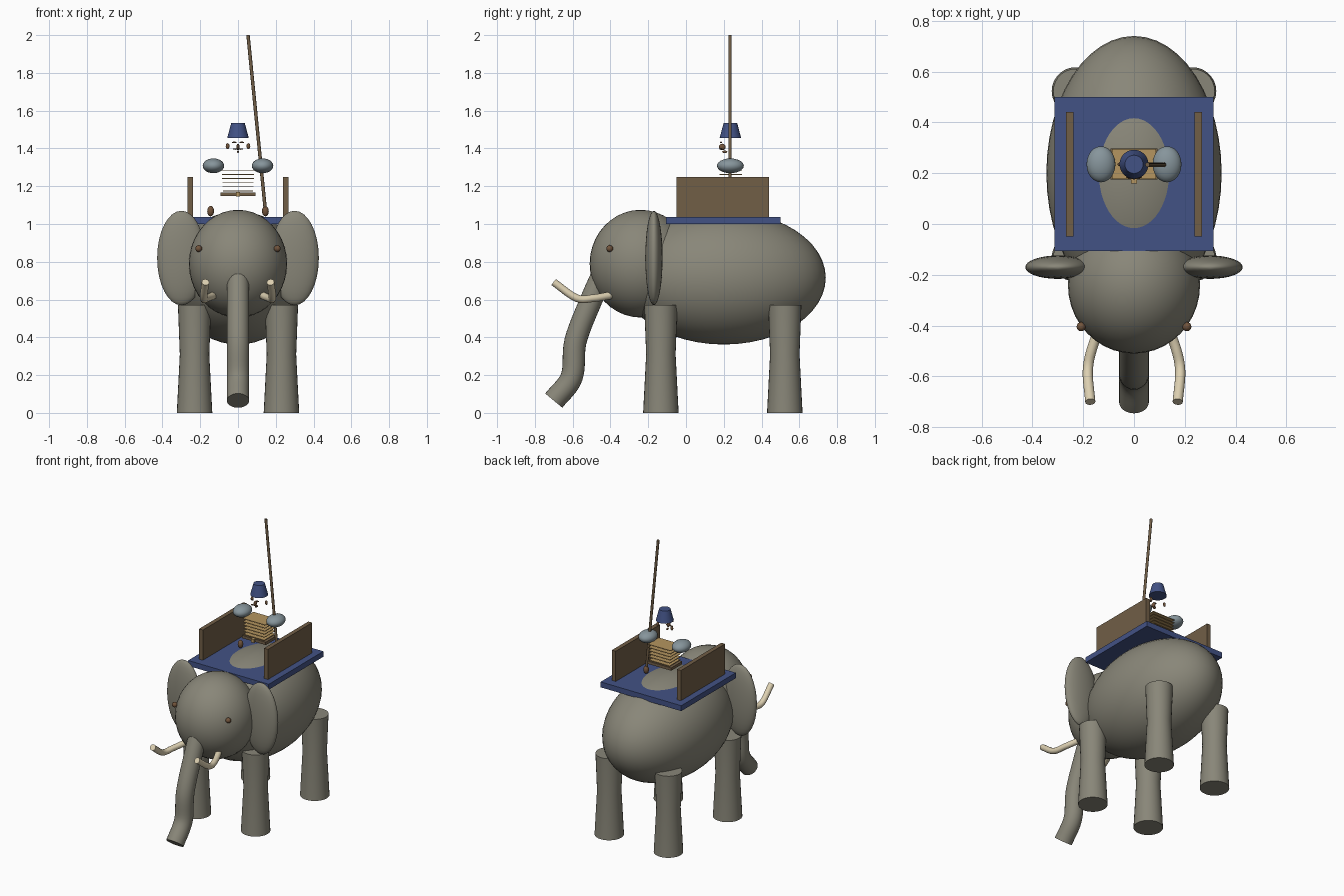
import bpy, bmesh, math
from mathutils import Vector

if "Cube" in bpy.data.objects:
    bpy.data.objects.remove(bpy.data.objects["Cube"])


def material(name, color):
    m = bpy.data.materials.new(name)
    m.diffuse_color = (*color, 1)
    m.use_nodes = True
    m.node_tree.nodes["Principled BSDF"].inputs["Base Color"].default_value = m.diffuse_color
    return m


HIDE = material("grey hide", (0.25, 0.24, 0.19))
BLUE = material("blue cloth", (0.055, 0.085, 0.235))
WOOD = material("brown wood", (0.165, 0.112, 0.062))
TAN = material("tan leather", (0.46, 0.30, 0.115))
IVORY = material("ivory", (0.72, 0.63, 0.44))
STEEL = material("steel grey", (0.24, 0.30, 0.33))
SKIN = material("dark brown", (0.17, 0.09, 0.045))


def finish(name, bm, mat, smooth=True):
    me = bpy.data.meshes.new(name)
    bmesh.ops.recalc_face_normals(bm, faces=bm.faces)
    bm.to_mesh(me)
    bm.free()
    me.materials.append(mat)
    ob = bpy.data.objects.new(name, me)
    bpy.context.collection.objects.link(ob)
    if smooth:
        bpy.context.view_layer.objects.active = ob
        ob.select_set(True)
        bpy.ops.object.shade_smooth_by_angle(angle=math.radians(40))
        ob.select_set(False)
    return ob


def ellipsoid(name, center, radii, mat, segs=32):
    bm = bmesh.new()
    bmesh.ops.create_uvsphere(bm, u_segments=segs, v_segments=segs // 2, radius=1)
    for v in bm.verts:
        v.co = Vector([c + p * r for c, p, r in zip(center, v.co, radii)])
    return finish(name, bm, mat)


def box(name, lo, hi, mat):
    bm = bmesh.new()
    bmesh.ops.create_cube(bm, size=1)
    for v in bm.verts:
        v.co = Vector([(a + b) / 2 + p * (b - a) for a, b, p in zip(lo, hi, v.co)])
    return finish(name, bm, mat, False)


def tube(name, points, radii, mat, segs=24):
    """Closed round tube through points, with one radius per point."""
    bm = bmesh.new()
    pts = [Vector(p) for p in points]
    rings = []
    for i, p in enumerate(pts):
        d = (pts[min(i + 1, len(pts) - 1)] - pts[max(i - 1, 0)]).normalized()
        ref = Vector((1, 0, 0)) if abs(d.x) < 0.9 else Vector((0, 1, 0))
        u = (ref - d * ref.dot(d)).normalized()
        w = d.cross(u)
        rings.append([bm.verts.new(p + radii[i] * (u * math.cos(a) + w * math.sin(a)))
                      for a in (2 * math.pi * k / segs for k in range(segs))])
    for r0, r1 in zip(rings, rings[1:]):
        for k in range(segs):
            n = (k + 1) % segs
            bm.faces.new((r0[k], r0[n], r1[n], r1[k]))
    bm.faces.new(rings[0])
    bm.faces.new(rings[-1])
    return finish(name, bm, mat)


def spline(points, steps=6):
    """Smooth interpolation through the control points."""
    p = [Vector(q) for q in points]
    p = [2 * p[0] - p[1]] + p + [2 * p[-1] - p[-2]]
    out = []
    for a, b, c, d in zip(p, p[1:], p[2:], p[3:]):
        for s in range(steps):
            t = s / steps
            out.append(0.5 * (2 * b + (c - a) * t + (2 * a - 5 * b + 4 * c - d) * t * t
                              + (3 * b - a - 3 * c + d) * t ** 3))
    return out + [p[-2]]


# Elephant body and head
ellipsoid("body", (0, 0.2, 0.715), (0.345, 0.54, 0.353), HIDE, 48)
ellipsoid("head", (0, -0.24, 0.79), (0.26, 0.27, 0.285), HIDE, 40)

# Trunk
path = spline([(0, -0.42, 0.78), (0, -0.505, 0.59), (0, -0.585, 0.38),
               (0, -0.605, 0.19), (0, -0.70, 0.065)])
tube("trunk", path, [0.059] * len(path), HIDE)

for side, s in (("left", -1), ("right", 1)):
    # Ears, eyes and tusks
    ellipsoid(f"{side}_ear", (s * 0.30, -0.17, 0.82), (0.128, 0.046, 0.25), HIDE)
    ellipsoid(f"{side}_eye", (s * 0.208, -0.404, 0.87), (0.018,) * 3, SKIN, 16)
    path = spline([(s * 0.13, -0.40, 0.622), (s * 0.165, -0.49, 0.607),
                   (s * 0.182, -0.58, 0.608), (s * 0.172, -0.70, 0.692)])
    tube(f"{side}_tusk", path, [0.02] * len(path), IVORY, 16)

    # Legs, narrowed at the knee
    for end, y in (("front", -0.133), ("back", 0.523)):
        tube(f"{end}_{side}_leg", [(s * 0.23, y, z) for z in (0, 0.31, 0.57)],
             [0.094, 0.078, 0.088], HIDE, 28)

    # Saddle side walls
    x0, x1 = sorted((s * 0.238, s * 0.268))
    box(f"{side}_saddle_wall", (x0, -0.05, 1.03), (x1, 0.44, 1.25), WOOD)

    # Rider shoulder guards, hands and ears
    ellipsoid(f"{side}_shoulder_guard", (s * 0.13, 0.235, 1.308), (0.057, 0.071, 0.039), STEEL, 24)
    ellipsoid(f"{side}_hand", (s * 0.145, 0.235, 1.068), (0.018, 0.018, 0.028), SKIN, 16)
    ellipsoid(f"{side}_rider_ear", (s * 0.055, 0.235, 1.412), (0.01, 0.007, 0.016), SKIN, 12)
    ellipsoid(f"{side}_rider_eyebrow", (s * 0.02, 0.185, 1.432), (0.013, 0.005, 0.004), SKIN, 12)
    ellipsoid(f"{side}_moustache", (s * 0.014, 0.184, 1.397), (0.014, 0.006, 0.004), SKIN, 12)

# Saddle blanket
box("blanket", (-0.313, -0.106, 1.0), (0.313, 0.5, 1.038), BLUE)

# Rider's belt, buckle and stacked armour plates
box("belt", (-0.093, 0.175, 1.147), (0.093, 0.297, 1.167), WOOD)
box("buckle", (-0.011, 0.16, 1.145), (0.011, 0.18, 1.169), TAN)
for i in range(6):
    w = 0.08 + 0.0015 * i
    z = 1.175 + 0.0218 * i
    box(f"armour_plate_{i + 1}", (-w, 0.177, z - 0.002), (w, 0.296, z + 0.002), TAN)

# Rider's nose, beard and hat
ellipsoid("rider_nose", (0, 0.192, 1.408), (0.009, 0.018, 0.017), SKIN, 12)
ellipsoid("rider_beard", (0, 0.205, 1.382), (0.005, 0.014, 0.007), SKIN, 12)
tube("hat", [(0, 0.235, 1.455), (0, 0.235, 1.534)], [0.057, 0.036], BLUE, 28)

# Long pole
tube("pole", [(0.147, 0.233, 1.05), (0.053, 0.233, 2.0)], [0.009, 0.009], WOOD, 12)
